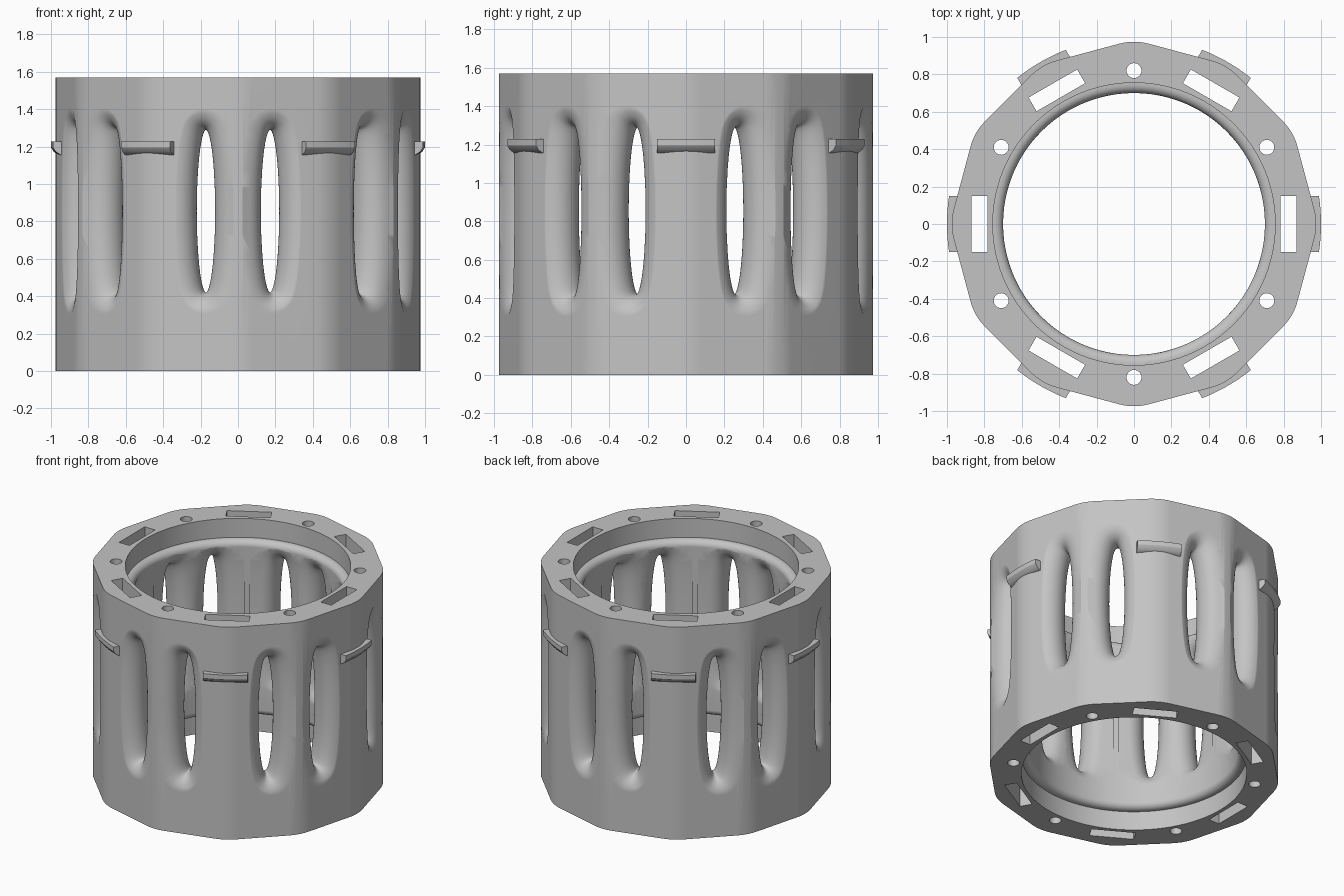
import bpy, bmesh, math
from mathutils import Matrix, Vector

cube = bpy.data.objects.get("Cube")
if cube:
    bpy.data.objects.remove(cube, do_unlink=True)

HEIGHT = 1.57
grey = bpy.data.materials.new("plain grey")
grey.use_nodes = True
grey.diffuse_color = (0.55, 0.55, 0.55, 1)
grey.node_tree.nodes["Principled BSDF"].inputs["Base Color"].default_value = (0.55, 0.55, 0.55, 1)


def spin(deg):
    return Matrix.Rotation(math.radians(deg), 4, 'Z')


def loft(bm, rings):
    """Skin a list of point rings and cap both ends."""
    loops = [[bm.verts.new(p) for p in ring] for ring in rings]
    n = len(loops[0])
    bm.faces.new(loops[0])
    bm.faces.new(loops[-1])
    for a, b in zip(loops, loops[1:]):
        for i in range(n):
            j = (i + 1) % n
            bm.faces.new((a[i], a[j], b[j], b[i]))


def finish(name, bm):
    bmesh.ops.recalc_face_normals(bm, faces=bm.faces)
    mesh = bpy.data.meshes.new(name)
    bm.to_mesh(mesh)
    bm.free()
    mesh.materials.append(grey)
    obj = bpy.data.objects.new(name, mesh)
    bpy.context.collection.objects.link(obj)
    return obj


def cut(target, cutter):
    mod = target.modifiers.new("cut", 'BOOLEAN')
    mod.operation = 'DIFFERENCE'
    mod.solver = 'EXACT'
    mod.object = cutter
    bpy.context.view_layer.objects.active = target
    bpy.ops.object.modifier_apply(modifier=mod.name)
    bpy.data.objects.remove(cutter, do_unlink=True)


def smooth(obj):
    bpy.ops.object.select_all(action='DESELECT')
    obj.select_set(True)
    bpy.context.view_layer.objects.active = obj
    bpy.ops.object.shade_smooth_by_angle(angle=math.radians(28))
    mod = obj.modifiers.new("even_shading", 'WEIGHTED_NORMAL')
    mod.keep_sharp = True


# Outer sleeve: twelve-sided prism with rounded corners
corner, fillet = 0.985, 0.3
inset = corner - fillet / math.cos(math.radians(15))
outline = []
for k in range(12):
    for s in range(7):
        a = math.radians(s * 5 - 15)
        outline.append(spin(k * 30) @ Vector((inset + fillet * math.cos(a), fillet * math.sin(a), 0)))
bm = bmesh.new()
loft(bm, [[(p.x, p.y, z) for p in outline] for z in (0, HEIGHT)])
sleeve = finish("sleeve", bm)

# Bore: narrow middle, wider recess at each end, rounded step between
BORE, RECESS, STEP, ROUND = 0.70, 0.755, 0.14, 0.045
lower = [(RECESS, -0.1), (RECESS, STEP)]
for s in range(7):
    t = math.radians(s * 15)
    lower.append((BORE + ROUND * (1 - math.sin(t)), STEP + ROUND * (1 - math.cos(t))))
profile = lower + [(r, HEIGHT - z) for r, z in reversed(lower)]
bm = bmesh.new()
loft(bm, [[(r * math.cos(2 * math.pi * i / 96), r * math.sin(2 * math.pi * i / 96), z)
           for i in range(96)] for r, z in profile])
cut(sleeve, finish("bore_cutter", bm))

# Tall lens windows: narrowest in mid-wall, flaring softly in and out
MID_Z, THROAT_R, HALF_WALL = 0.855, 0.824, 0.124
HALF_W, HALF_H, FLARE = 0.053, 0.435, 0.12
sections = []
for s in range(-9, 10):
    u = math.sin(math.radians(s * 8))
    sections.append((THROAT_R + HALF_WALL * u, FLARE * (1 - math.sqrt(1 - u * u))))
(r0, f0), (r1, f1) = sections[0], sections[-1]
sections = [(r0 - 0.035, f0 + 0.1)] + sections + [(r1 + 0.035, f1 + 0.1)]
stretch = math.sqrt(HALF_H / HALF_W)
for side in (-18, 18):
    bm = bmesh.new()
    for k in range(6):
        rings = []
        for out, f in sections:
            ring = []
            for i in range(64):
                a = 2 * math.pi * i / 64
                t = math.atan2(stretch * math.sin(a), math.cos(a))
                normal = Vector((math.cos(t) / HALF_W, math.sin(t) / HALF_H)).normalized()
                y = HALF_W * math.cos(t) + f * normal.x
                z = HALF_H * math.sin(t) + f * normal.y
                ring.append(spin(k * 60 + side) @ Vector((out, y, MID_Z + z)))
            rings.append(ring)
        loft(bm, rings)
    cut(sleeve, finish("window_cutter", bm))

# Rectangular channels and round bolt holes running the full height
bm = bmesh.new()
for k in range(6):
    place = spin(k * 60) @ Matrix.Translation((0.825, 0, HEIGHT / 2))
    bmesh.ops.create_cube(bm, size=1, matrix=place @ Matrix.Diagonal((0.085, 0.3, 2, 1)))
    place = spin(k * 60 + 30) @ Matrix.Translation((0.82, 0, HEIGHT / 2))
    bmesh.ops.create_cone(bm, cap_ends=True, segments=24, radius1=0.04, radius2=0.04,
                          depth=2, matrix=place)
cut(sleeve, finish("channel_cutter", bm))
smooth(sleeve)

# Small curved catches on every other corner
catch = [(0.93, 1.228), (1.0, 1.228), (1.0, 1.195), (0.985, 1.172), (0.96, 1.156), (0.93, 1.152)]
for k in range(6):
    bm = bmesh.new()
    rings = []
    for i in range(13):
        y = 0.15 * (i / 6 - 1)
        rings.append([spin(k * 60) @ Vector((math.sqrt(r * r - y * y), y, z)) for r, z in catch])
    loft(bm, rings)
    smooth(finish("catch_%d" % (k + 1), bm))
